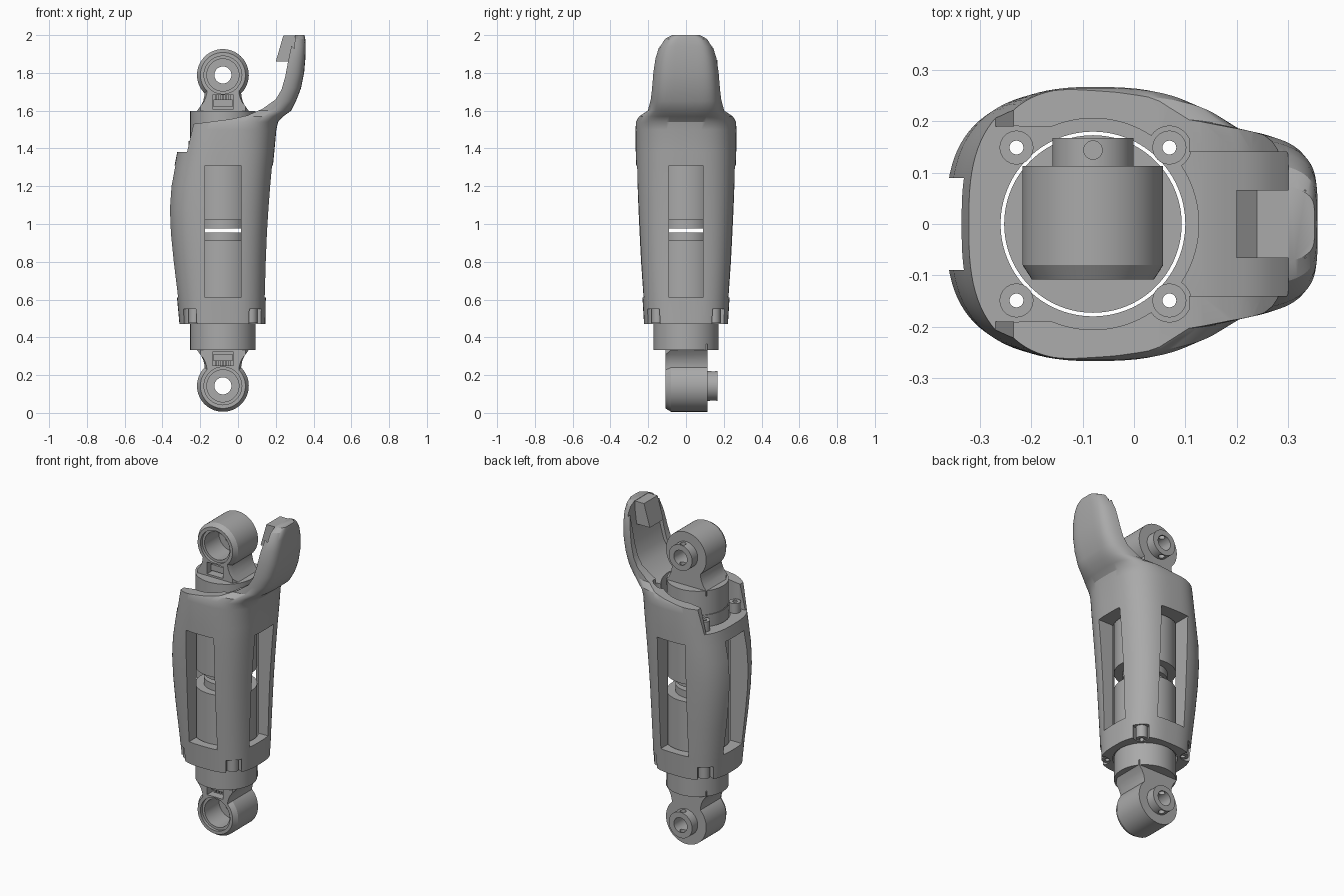
import bpy, bmesh, math
from mathutils import Matrix, Vector

if "Cube" in bpy.data.objects:
    bpy.data.objects.remove(bpy.data.objects["Cube"])

AX = -0.08      # x of the main axis
MID = 0.966     # height of the mirror plane of the core
TAU = 2 * math.pi

gray = bpy.data.materials.new("plain gray")
gray.use_nodes = True
gray.diffuse_color = (0.4, 0.4, 0.4, 1)
gray.node_tree.nodes["Principled BSDF"].inputs["Base Color"].default_value = (0.4, 0.4, 0.4, 1)


def loft(name, rings):
    """Closed solid through a list of equal-length point rings."""
    bm = bmesh.new()
    loops = [[bm.verts.new(p) for p in ring] for ring in rings]
    n = len(loops[0])
    for a, b in zip(loops, loops[1:]):
        for i in range(n):
            j = (i + 1) % n
            bm.faces.new((a[i], a[j], b[j], b[i]))
    bm.faces.new(loops[0])
    bm.faces.new(loops[-1])
    bmesh.ops.recalc_face_normals(bm, faces=bm.faces)
    mesh = bpy.data.meshes.new(name)
    bm.to_mesh(mesh)
    bm.free()
    mesh.materials.append(gray)
    obj = bpy.data.objects.new(name, mesh)
    bpy.context.collection.objects.link(obj)
    return obj


def prism(name, outline, y0, y1):
    return loft(name, [[(x, y, z) for x, z in outline] for y in (y0, y1)])


def box(name, x0, x1, y0, y1, z0, z1):
    return prism(name, [(x0, z0), (x1, z0), (x1, z1), (x0, z1)], y0, y1)


def cyl_z(name, x, y, r, z0, z1, n=64):
    circle = [(x + r * math.cos(TAU * i / n), y + r * math.sin(TAU * i / n)) for i in range(n)]
    return loft(name, [[(px, py, z) for px, py in circle] for z in (z0, z1)])


def cyl_y(name, x, z, r, y0, y1, n=64):
    circle = [(x + r * math.cos(TAU * i / n), z + r * math.sin(TAU * i / n)) for i in range(n)]
    return prism(name, circle, y0, y1)


def cut(obj, *cutters):
    for c in cutters:
        m = obj.modifiers.new("cut", 'BOOLEAN')
        m.operation = 'DIFFERENCE'
        m.solver = 'EXACT'
        m.object = c
        bpy.context.view_layer.objects.active = obj
        bpy.ops.object.modifier_apply(modifier=m.name)
        bpy.data.objects.remove(c)


def smooth(obj, angle=30):
    bpy.ops.object.select_all(action='DESELECT')
    obj.select_set(True)
    bpy.context.view_layer.objects.active = obj
    bpy.ops.object.shade_smooth_by_angle(angle=math.radians(angle))


def section(z, x0, x1, w, n, count=96):
    """Superellipse plan section, with separate reach to each side of the axis."""
    ring = []
    for i in range(count):
        c, s = math.cos(TAU * i / count), math.sin(TAU * i / count)
        reach = x1 - AX if c > 0 else AX - x0
        ring.append((AX + math.copysign(reach * abs(c) ** (2 / n), c),
                     math.copysign(w * abs(s) ** (2 / n), s), z))
    return ring


# Outer shell with the tall fin: height, x range, half depth, squareness
shell = loft("outer_shell", [section(*r) for r in (
    (0.47, -0.31, 0.145, 0.222, 2.8), (0.6, -0.322, 0.147, 0.23, 2.8),
    (0.8, -0.346, 0.152, 0.243, 2.8), (0.95, -0.361, 0.158, 0.25, 2.8),
    (1.08, -0.366, 0.166, 0.256, 2.8), (1.2, -0.357, 0.175, 0.261, 2.8),
    (1.3, -0.338, 0.184, 0.264, 2.8), (1.38, -0.322, 0.192, 0.266, 2.8),
    (1.5, -0.3, 0.203, 0.267, 2.8), (1.54, -0.29, 0.212, 0.265, 2.9),
    (1.57, -0.28, 0.24, 0.25, 3.2), (1.6, -0.28, 0.282, 0.207, 4),
    (1.65, -0.28, 0.307, 0.195, 5), (1.72, -0.28, 0.334, 0.19, 5),
    (1.8, -0.28, 0.35, 0.185, 5), (1.88, -0.28, 0.357, 0.174, 5),
    (1.94, -0.28, 0.358, 0.156, 5), (1.98, -0.28, 0.356, 0.128, 5),
    (2.0, -0.28, 0.352, 0.085, 5))])

# Stepped top edge that sweeps up into the fin
top_edge = [(-0.6, 1.38), (-0.27, 1.38), (-0.235, 1.53), (-0.04, 1.555), (0.05, 1.575),
            (0.13, 1.61), (0.2, 1.66), (0.23, 1.71), (0.25, 1.78), (0.265, 1.86),
            (0.28, 1.93), (0.29, 2.2), (-0.6, 2.2)]
scoop = [(0.05, 1.54), (0.14, 1.585), (0.215, 1.645), (0.25, 1.7), (0.27, 1.77),
         (0.29, 1.86), (0.3, 1.94), (0.305, 2.2), (0.05, 2.2)]
cut(shell, prism("top_cutter", top_edge, -0.5, 0.5), prism("scoop_cutter", scoop, -0.14, 0.14))

# Bore, top recess and four windows
cut(shell,
    cyl_z("bore_cutter", AX, 0, 0.18, 0.3, 1.6, 96),
    cyl_z("recess_cutter", AX, 0, 0.206, 1.38, 2.3, 96),
    box("back_opening_cutter", -0.5, -0.15, -0.19, 0.19, 1.38, 2.3),
    box("window_cutter", AX - 0.095, AX + 0.095, -0.5, 0.5, 0.61, 1.31),
    box("side_window_cutter", -0.6, 0.5, -0.09, 0.09, 0.61, 1.31))

# Screw corners: recesses, bottom notches, through holes and bosses
for sx, side in ((-1, "right"), (1, "left")):
    for sy, end in ((-1, "front"), (1, "back")):
        x, y = AX + sx * 0.149, sy * 0.149
        cut(shell,
            cyl_z("ear_cutter", x, y, 0.042, 1.38, 1.6, 32),
            cyl_z("notch_cutter", x + sx * 0.022, y + sy * 0.022, 0.045, 0.4, 0.55, 32),
            cyl_z("hole_cutter", x, y, 0.0135, 0.3, 1.6, 24))
        for level, z0, z1 in (("upper", 1.375, 1.44), ("lower", 0.475, 0.555)):
            boss = cyl_z(f"{level}_{end}_{side}_screw_boss", x, y, 0.033, z0, z1, 32)
            cut(boss, cyl_z("hole_cutter", x, y, 0.0135, 0.3, 1.6, 24))
            smooth(boss)
smooth(shell)

# Catch block on the inner face of the fin
block = prism("fin_catch", [(0.2, 1.86), (0.32, 1.86), (0.335, 1.998), (0.24, 1.998)], -0.066, 0.066)

# Lower half of the core
core = cyl_z("lower_core", AX, 0, 0.173, 0.333, 0.912, 96)
groove = cyl_z("groove_cutter", AX, 0, 0.2, 0.476, 0.482, 96)
cut(groove, cyl_z("groove_inner", AX, 0, 0.169, 0.4, 0.6, 96))
cut(core, groove)
disc = cyl_z("lower_coupling_disc", AX, 0, 0.125, 0.905, 0.955)

# Joint knuckle: round eye running into a flared neck
EYE = 0.143
R = 0.137
start = math.radians(45)
outline = [(AX + R * math.sin(a), EYE + R * math.cos(a)) for a in
           (start + (TAU - 2 * start) * i / 56 for i in range(57))]
flare = [(0.098, 0.255), (0.104, 0.28), (0.117, 0.308), (0.137, 0.333), (0.137, 0.365)]
outline += [(AX - x, z) for x, z in flare] + [(AX + x, z) for x, z in reversed(flare)]
rings = [[(AX + (x - AX) * k, y, EYE + (z - EYE) * k) for x, z in outline]
         for y, k in ((-0.108, 0.87), (-0.08, 1), (0.113, 1))]
knuckle = loft("lower_joint", rings)
cut(knuckle,
    cyl_y("rim_cutter", AX, EYE, 0.1, -0.3, -0.09),
    cyl_y("socket_cutter", AX, EYE, 0.085, -0.3, 0.05),
    cyl_y("eye_cutter", AX, EYE, 0.045, -0.3, 0.3),
    box("plug_cutter", AX - 0.055, AX + 0.055, -0.3, -0.03, 0.25, 0.322))

# Bearing boss on the back of the joint
bearing = cyl_y("lower_joint_boss", AX, EYE, 0.079, 0.108, 0.168)
cut(bearing, cyl_y("eye_cutter", AX, EYE, 0.045, -0.3, 0.3),
    cyl_z("pin_cutter", AX, 0.144, 0.018, -0.1, 0.4, 24))

# Cable plug with a row of pins
parts = [core, disc, knuckle, bearing,
         box("lower_plug", AX - 0.05, AX + 0.05, -0.075, -0.02, 0.274, 0.312)]
for i in range(5):
    x = AX + (i - 2) * 0.018
    parts.append(box(f"lower_plug_pin_{i + 1}", x - 0.005, x + 0.005, -0.06, -0.03, 0.24, 0.275))
for p in parts:
    smooth(p)

# Upper half mirrors the lower half
flip = Matrix.Translation((0, 0, 2 * MID)) @ Matrix.Scale(-1, 4, Vector((0, 0, 1)))
for p in parts:
    twin = p.copy()
    twin.data = p.data.copy()
    twin.name = p.name.replace("lower", "upper")
    twin.data.transform(flip)
    twin.data.flip_normals()
    bpy.context.collection.objects.link(twin)
